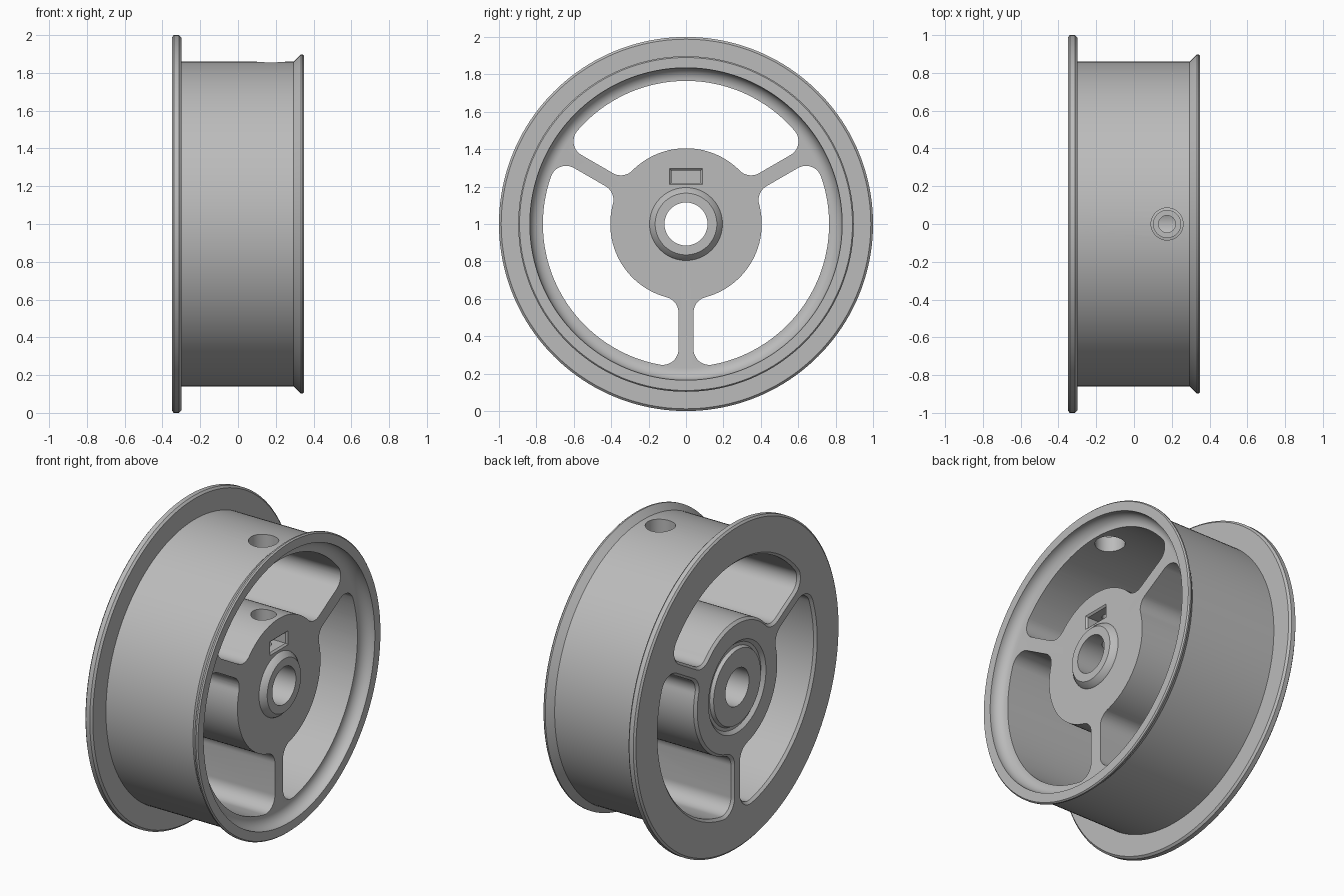
import bpy, bmesh, math
from mathutils import Vector

cube = bpy.data.objects.get("Cube")
if cube:
    bpy.data.objects.remove(cube, do_unlink=True)

AXLE = Vector((0, 0, 1))

metal = bpy.data.materials.new("light grey metal")
metal.use_nodes = True
GREY = (0.5, 0.5, 0.5, 1)
metal.diffuse_color = GREY
metal.node_tree.nodes["Principled BSDF"].inputs["Base Color"].default_value = GREY


def loft(name, rings, closed=False):
    """Bridge equal-sized point rings; cap the ends unless the rings form a loop."""
    bm = bmesh.new()
    loops = [[bm.verts.new(p) for p in ring] for ring in rings]
    pairs = list(zip(loops, loops[1:]))
    if closed:
        pairs.append((loops[-1], loops[0]))
    for a, b in pairs:
        for i in range(len(a)):
            j = (i + 1) % len(a)
            bm.faces.new((a[i], a[j], b[j], b[i]))
    if not closed:
        bm.faces.new(loops[0])
        bm.faces.new(loops[-1])
    bmesh.ops.recalc_face_normals(bm, faces=bm.faces)
    mesh = bpy.data.meshes.new(name)
    bm.to_mesh(mesh)
    bm.free()
    mesh.materials.append(metal)
    obj = bpy.data.objects.new(name, mesh)
    bpy.context.collection.objects.link(obj)
    return obj


def polar(radius, angle, x=0.0):
    return Vector((x, radius * math.cos(angle), radius * math.sin(angle)))


def arc(centre, radius, start, end, steps):
    return [centre + polar(radius, start + (end - start) * i / steps)
            for i in range(steps + 1)]


def window_outline(grow):
    """Rounded opening between two spokes, symmetric about +y."""
    outer, inner, half_spoke, fillet = 0.765, 0.405, 0.04, 0.085
    spoke = math.radians(60)
    ro, ri = outer - fillet, inner + fillet
    ao = spoke - math.asin((half_spoke + fillet) / ro)
    ai = spoke - math.asin((half_spoke + fillet) / ri)
    side = spoke + math.pi / 2
    origin = Vector()
    half = arc(origin, outer + grow, 0, ao, 28)[:-1]
    half += arc(polar(ro, ao), fillet + grow, ao, side, 12)
    half += arc(polar(ri, ai), fillet + grow, side, ai + math.pi, 12)
    half += arc(origin, inner - grow, ai, 0, 20)[1:]
    return half + [Vector((p.x, p.y, -p.z)) for p in reversed(half[1:-1])]


# Wheel body: cross-section as (x, radius) turned about the axle
profile = [(-0.35, 0.115), (-0.35, 0.23), (-0.33, 0.24), (-0.33, 0.26), (-0.35, 0.28),
           (-0.35, 0.988), (-0.34, 1.0), (-0.312, 1.0), (-0.30, 0.988),   # flange
           (-0.30, 0.86), (0.295, 0.86),                                  # drum
           (0.333, 0.897), (0.342, 0.897), (0.35, 0.89), (0.35, 0.835)]   # lip
for i in range(9):                                                        # cove
    a = math.pi / 2 * i / 8
    profile.append((0.345 - 0.065 * math.sin(a), 0.77 + 0.065 * math.cos(a)))
profile += [(0.28, 0.195), (0.29, 0.19), (0.315, 0.165), (0.315, 0.115)]  # boss

SEGMENTS = 160
wheel = loft("wheel", [[AXLE + polar(r, math.tau * k / SEGMENTS, x) for k in range(SEGMENTS)]
                       for x, r in profile], closed=True)

cutters = []

# Three openings that leave the spokes, chamfered at the back
for mid in (90, 210, 330):
    turn = math.radians(mid)
    rings = []
    for x, grow in ((-0.37, 0.035), (-0.335, 0), (0.45, 0)):
        ring = []
        for p in window_outline(grow):
            ring.append(AXLE + polar(p.length, math.atan2(p.z, p.y) + turn, x))
        rings.append(ring)
    cutters.append(loft("window_cutter", rings))

# Access hole through the drum and stepped screw hole into the hub
hole_steps = [(2.1, 0.085), (1.6, 0.085), (1.6, 0.072), (1.33, 0.072), (1.33, 0.045), (1.0, 0.045)]
cutters.append(loft("screw_hole_cutter", [
    [Vector((0.175 + r * math.cos(math.tau * k / 40), r * math.sin(math.tau * k / 40), z))
     for k in range(40)] for z, r in hole_steps]))

# Nut slot in the hub face
cutters.append(loft("nut_slot_cutter", [
    [Vector((x, sy * (0.078 + g), 1.253 + sz * (0.033 + g)))
     for sy, sz in ((-1, -1), (1, -1), (1, 1), (-1, 1))]
    for x, g in ((0.08, 0), (0.27, 0), (0.29, 0.02))]))

# Cut the openings, then shade
bpy.ops.object.select_all(action='DESELECT')
bpy.context.view_layer.objects.active = wheel
wheel.select_set(True)
for cutter in cutters:
    cutter.hide_render = True
    mod = wheel.modifiers.new("cut", 'BOOLEAN')
    mod.operation = 'DIFFERENCE'
    mod.solver = 'EXACT'
    mod.object = cutter
    bpy.ops.object.modifier_apply(modifier=mod.name)
    bpy.data.objects.remove(cutter, do_unlink=True)
bpy.ops.object.shade_smooth_by_angle(angle=math.radians(28))
